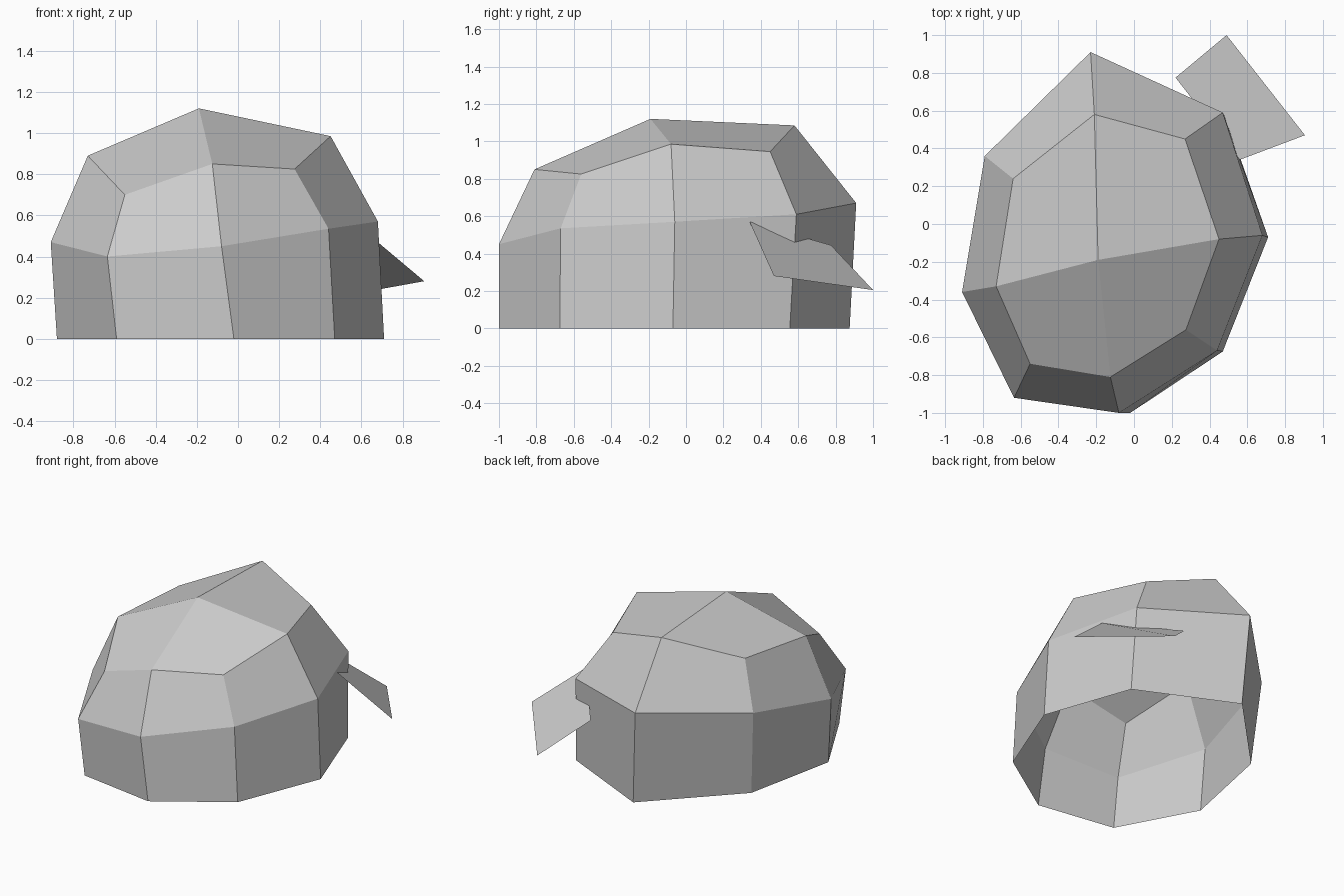
import bpy


def add_mesh(name, verts, faces):
    mesh = bpy.data.meshes.new(name)
    mesh.from_pydata(verts, [], faces)
    mesh.update()
    obj = bpy.data.objects.new(name, mesh)
    bpy.context.collection.objects.link(obj)
    return obj


# Irregular dome cross-sections, anticlockwise from the right
rim = [(.71, -.07, 0), (.49, .555, 0), (-.19, .875, 0), (-.74, .31, 0),
       (-.88, -.37, 0), (-.59, -.91, 0), (-.02, -1, 0), (.47, -.675, 0)]
middle = [(.68, -.06, .57), (.47, .59, .61), (-.23, .91, .67), (-.79, .36, .61),
          (-.91, -.36, .47), (-.635, -.92, .40), (-.08, -1, .45), (.44, -.67, .535)]
upper = [(.45, -.08, .985), (.27, .45, .945), (-.21, .58, 1.085), (-.64, .24, .92),
         (-.73, -.33, .89), (-.55, -.74, .70), (-.125, -.81, .85), (.275, -.56, .825)]
apex = (-.19, -.19, 1.12)

# Crown: open-bottomed shell with two bands and four quads meeting at the apex
n = 8
faces = [(r * n + i, r * n + (i + 1) % n, (r + 1) * n + (i + 1) % n, (r + 1) * n + i)
         for r in range(2) for i in range(n)]
faces += [(24, 16 + i, 16 + i + 1, 16 + (i + 2) % n) for i in range(0, n, 2)]
add_mesh("crown", rim + middle + upper + [apex], faces)

# Visor: single sloping panel at the back right
add_mesh("visor", [(.22, .775, .445), (.56, .34, .57), (.905, .47, .28), (.49, 1, .205)],
         [(1, 2, 3, 0)])
